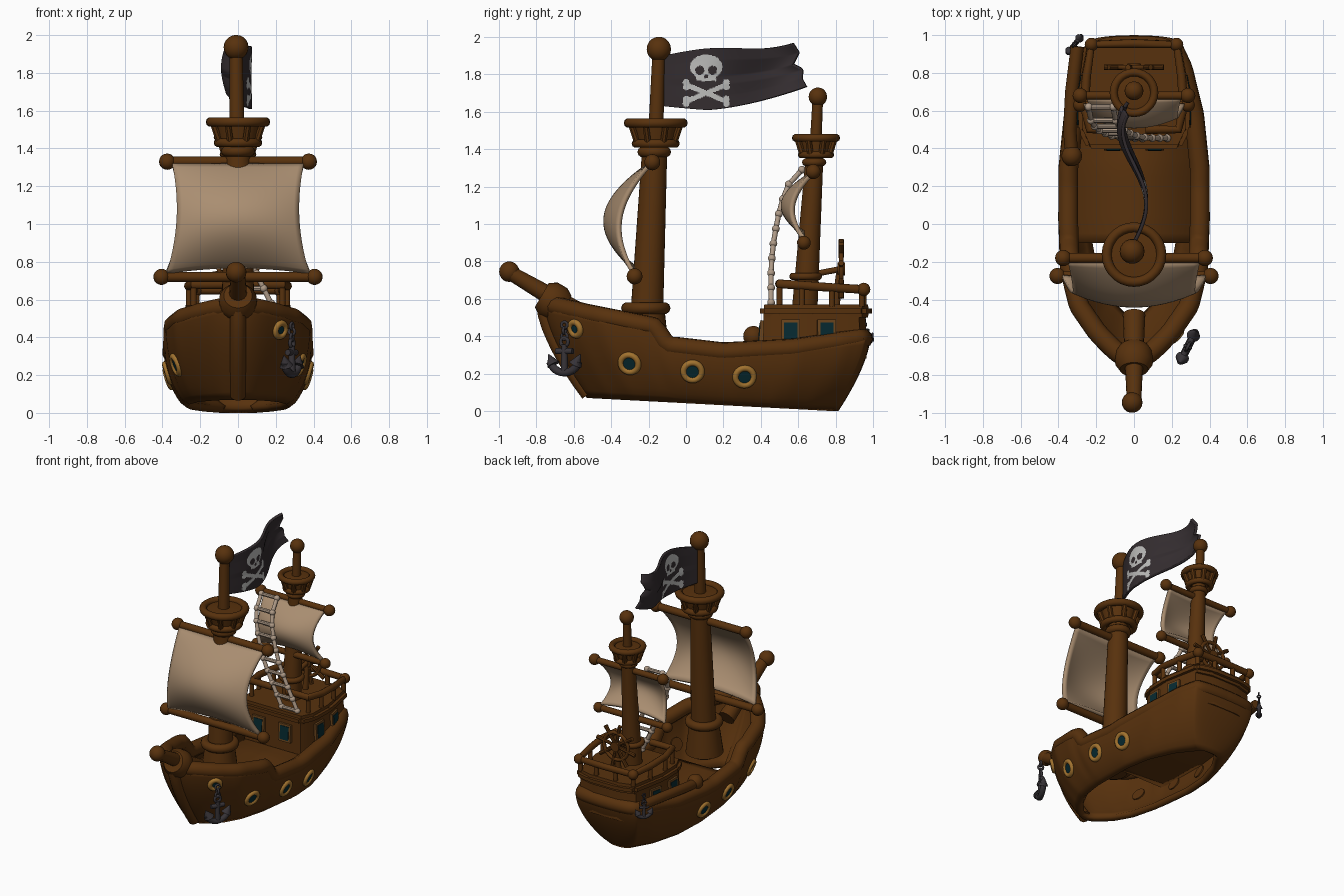
import bpy, bmesh, math
from mathutils import Vector, Matrix
from math import sin, cos, pi

if "Cube" in bpy.data.objects:
    bpy.data.objects.remove(bpy.data.objects["Cube"])

def material(name, c):
    m = bpy.data.materials.new(name)
    m.diffuse_color = (*c, 1)
    m.use_nodes = True
    m.node_tree.nodes["Principled BSDF"].inputs["Base Color"].default_value = m.diffuse_color
    return m

WOOD = material("wood brown", (0.097, 0.031, 0.004))
SAIL = material("sail cloth", (0.4, 0.27, 0.165))
ROPE = material("rope cream", (0.42, 0.32, 0.24))
GOLD = material("brass gold", (0.36, 0.17, 0.028))
GLASS = material("teal glass", (0.002, 0.023, 0.03))
IRON = material("iron grey", (0.038, 0.033, 0.038))
FLAG = material("flag black", (0.034, 0.026, 0.029))
BONE = material("emblem white", (0.5, 0.5, 0.49))
FRAME = material("window frame", (0.15, 0.06, 0.012))

def interp(tab, x):
    for (a, p), (b, q) in zip(tab, tab[1:]):
        if x <= b:
            return p + (q - p) * max(0, (x - a) / (b - a))
    return tab[-1][1]

def finish(name, bm, *mats, angle=0.7):
    me = bpy.data.meshes.new(name)
    bm.to_mesh(me)
    bm.free()
    for m in mats:
        me.materials.append(m)
    me.shade_smooth()
    me.set_sharp_from_angle(angle=angle)
    ob = bpy.data.objects.new(name, me)
    bpy.context.collection.objects.link(ob)
    return ob

def grid(name, ni, nj, f, *mats, rule=None, thick=0, mirror=False):
    bm = bmesh.new()
    v = [[bm.verts.new(f(i, j)) for j in range(nj + 1)] for i in range(ni + 1)]
    for i in range(ni):
        for j in range(nj):
            face = bm.faces.new((v[i][j], v[i+1][j], v[i+1][j+1], v[i][j+1]))
            if rule:
                face.material_index = rule(face.calc_center_median())
    bmesh.ops.remove_doubles(bm, verts=bm.verts, dist=1e-5)
    ob = finish(name, bm, *mats)
    if mirror:
        ob.modifiers.new("mirror", 'MIRROR')
    if thick:
        ob.modifiers.new("thick", 'SOLIDIFY').thickness = thick
    return ob

def lathe(name, prof, loc, d, mat, seg=24):
    M = Matrix.Translation(loc) @ Vector(d).to_track_quat('Z', 'Y').to_matrix().to_4x4()
    def f(i, j):
        r, z = prof[j]
        a = 2 * pi * (i % seg) / seg
        return M @ Vector((r * cos(a), r * sin(a), z))
    return grid(name, seg, len(prof) - 1, f, mat)

def ball(name, loc, r, mat=WOOD):
    return lathe(name, [(r * cos(a), r * sin(a)) for a in [pi * (k / 10 - .5) for k in range(11)]], loc, (0, 0, 1), mat, 18)

def ring(name, loc, d, R, r, mat=WOOD, seg=28):
    return lathe(name, [(R + r * cos(k * pi / 5), r * sin(k * pi / 5)) for k in range(11)], loc, d, mat, seg)

def rod(name, a, b, r1, r2=None, mat=WOOD, seg=16):
    d = Vector(b) - Vector(a)
    return lathe(name, [(0, 0), (r1, 0), (r2 or r1, d.length), (0, d.length)], a, d, mat, seg)

def tube(name, pts, r, mat=WOOD, cyclic=False):
    cu = bpy.data.curves.new(name, 'CURVE')
    cu.dimensions = '3D'
    cu.bevel_depth, cu.bevel_resolution, cu.use_fill_caps = r, 3, True
    sp = cu.splines.new('POLY')
    sp.points.add(len(pts) - 1)
    for p, q in zip(sp.points, pts):
        p.co = (*q, 1)
    sp.use_cyclic_u = cyclic
    tmp = bpy.data.objects.new(name, cu)
    bm = bmesh.new()
    bm.from_mesh(bpy.data.meshes.new_from_object(tmp))
    bpy.data.objects.remove(tmp)
    return finish(name, bm, mat)

def plate(name, loc, n, w, h, d, mat):
    bm = bmesh.new()
    bmesh.ops.create_cube(bm, size=1, matrix=Matrix.Translation(loc) @ Vector(n).to_track_quat('Z', 'Y').to_matrix().to_4x4() @ Matrix.Diagonal((w, h, d, 1)))
    return finish(name, bm, mat)

def prism(name, half, levels, mat=WOOD, bevel=0):
    """Stack of outlines (half outline mirrored), levels = (z, scale)."""
    out = half + [(-x, y) for x, y in reversed(half)]
    bm = bmesh.new()
    rows = [[bm.verts.new((x * s, .69 + (y - .69) * s, z)) for x, y in out] for z, s in levels]
    n = len(out)
    for a, b in zip(rows, rows[1:]):
        for i in range(n):
            bm.faces.new((a[i], a[(i+1) % n], b[(i+1) % n], b[i]))
    bm.faces.new(rows[0][::-1])
    bm.faces.new(rows[-1])
    bmesh.ops.recalc_face_normals(bm, faces=bm.faces)
    if bevel:
        bmesh.ops.bevel(bm, geom=bm.edges[:], offset=bevel, segments=2, affect='EDGES')
    return finish(name, bm, mat)

# Hull: open-bottomed shell with rounded stern
TOPW = [(-.77, 0), (-.755, .06), (-.7, .14), (-.6, .235), (-.45, .335), (-.25, .382), (0, .39), (.3, .39), (.6, .36), (.85, .3), (.95, .255)]
BOTW = [(0, 0), (.02, .07), (.1, .16), (.2, .22), (.35, .255), (.6, .272), (.75, .25), (.9, .18), (1, .09)]
SHEER = [(-.77, .57), (-.55, .52), (-.18, .45), (-.11, .35), (.2, .315), (.6, .335), (.97, .39)]
def hull(t, u):
    yt, yb = -.77 + 1.72 * t, -.53 + 1.31 * t
    wt, wb, zb = interp(TOPW, yt), interp(BOTW, t), .07 * (1 - t)
    return Vector((wb + (wt - wb) * sin(u * pi / 2) ** .65, yt + (yb - yt) * (1 - u) ** 1.5, zb + (interp(SHEER, yt) - zb) * u))
def hull_grid(i, j):
    p = hull(min(i, 56) / 56, j / 12)
    k = max(0, i - 56) / 8 * pi / 2
    return (p.x * (cos(k) if i < 64 else 0), p.y + .035 * sin(k), p.z)
def hull_at(y, z):
    t, u = min(((a / 150, b / 60) for a in range(3, 149) for b in range(2, 59)),
               key=lambda q: (hull(*q).y - y) ** 2 + (hull(*q).z - z) ** 2)
    n = (hull(t + .01, u) - hull(t - .01, u)).cross(hull(t, u + .02) - hull(t, u - .02))
    return hull(t, u), n.normalized()
grid("hull", 64, 12, hull_grid, WOOD, thick=.045, mirror=True)
top = [Vector(hull_grid(i, 12)) for i in range(65)]
edge = [(max(p.x - .042, 0), p.y + .03 * (1 - i / 28), p.z) for i, p in enumerate(top)]
tube("hull_rail", edge + [(-x, y, z) for x, y, z in reversed(edge[1:-1])], .053, cyclic=True)
tube("stem_post", [(0, hull(0, k / 8).y + .008, hull(0, k / 8).z + .02 * (1 - k / 8)) for k in range(9)], .042)
def deck(i, j):
    y = -.1 + 1.0 * i / 20
    return ((1 - 2 * j) * (interp(TOPW, y) - .04), y, .275)
grid("deck", 20, 1, deck, WOOD, thick=.02)

# Bowsprit
rod("bowsprit", (0, -.48, .47), (0, -.95, .745), .06, .038)
ball("bowsprit_knob", (-.01, -.945, .745), .055)
lathe("bowsprit_collar", [(0, -.07), (.075, -.07), (.1, -.03), (.1, .03), (.075, .07), (0, .07)], (0, -.71, .585), (0, -.86, .5), WOOD)

# Portholes
def porthole(p, n, R):
    ring("porthole_rim", p, n, R, .017, GOLD)
    lathe("porthole_glass", [(R, 0), (R, .006), (0, .008)], p, n, GLASS)
    lathe("porthole_back", [(R, .03), (R, .055), (0, .055)], p, -n, WOOD)
for y, z in ((-.3, .255), (.04, .21), (.31, .185)):
    p, n = hull_at(y, z)
    for s in (1, -1):
        porthole(Vector((s * p.x, p.y, p.z)), Vector((s * n.x, n.y, n.z)), .048)
hawse, hn = hull_at(-.59, .44)
porthole(hawse, hn, .036)

# Anchors with chain
def anchor(x, y, z, d, k):
    d = Vector((*d, 0)).normalized() * k
    c, up = Vector((x, y, z)), Vector((0, 0, k))
    rod("anchor_shank", c, c + up * .15, .02 * k, .016 * k, IRON)
    ring("anchor_eye", c + up * .165, d.cross(up), .022 * k, .01 * k, IRON, 14)
    rod("anchor_stock", c + up * .115 - d * .05, c + up * .115 + d * .05, .016 * k, None, IRON)
    arc = [c + d * .09 * sin(a) + up * (.085 - .085 * cos(a)) for a in [(q - 6) / 6 * 1.25 for q in range(13)]]
    tube("anchor_arms", arc, .021 * k, IRON)
    for s, e in ((-1, arc[0]), (1, arc[-1])):
        rod("anchor_fluke", e - up * .015 - d * s * .02, e + up * .04 + d * s * .01, .036 * k, .003, IRON)
    for q in range(3):
        ring("chain_link", c + up * (.195 + q * .03), d if q % 2 else d.cross(up), .017 * k, .008 * k, IRON, 12)
anchor(.285, -.65, .205, (.09, .18), 1)
anchor(-.315, .95, .355, (.08, .1), .65)

# Stern cabin with windows
CAB = [(.235, .41), (.28, .5), (.285, .68), (.235, .93), (.1, .965)]
prism("cabin", CAB, [(.28, 1.0), (.53, .98)])
prism("cabin_rim", [(.24, .405), (.285, .5), (.29, .68), (.24, .95), (.12, .985)], [(.5, 1.03), (.57, 1.03)], bevel=.022)
for s in (1, -1):
    for y, x, slope in ((.56, .278, 0), (.75, .268, .2)):
        n = Vector((s, slope, .06)).normalized()
        p = Vector((s * x, y, .425))
        plate("side_window_frame", p, n, .1, .125, .035, FRAME)
        plate("side_window_glass", p + n * .017, n, .07, .095, .008, GLASS)
    n = Vector((0, -1, .07)).normalized()
    p = Vector((s * .11, .408, .42))
    plate("front_window_frame", p, n, .1, .13, .03, FRAME)
    plate("front_window_glass", p + n * .015, n, .07, .1, .008, GLASS)
    # Stern deck railing posts
    for x, y in ((.235, .5), (.26, .62), (.25, .78), (.22, .94), (.08, .95)):
        rod("rail_post", (s * x, y, .56), (s * x, y, .66), .016)
    ball("rail_knob", (s * .225, .95, .65), .036)
half_rail = [(.06, .5, .68), (.235, .5, .68), (.262, .62, .672), (.252, .78, .66), (.225, .95, .65), (0, .955, .65)]
tube("stern_railing", half_rail + [(-x, y, z) for x, y, z in half_rail[-2::-1]], .024)
tube("left_handrail", [(-.33, .36, .39), (-.34, .5, .41), (-.33, .7, .43), (-.3, .94, .44)], .035)
ball("left_handrail_end", (-.33, .36, .4), .055)

# Steering wheel
WC = Vector((0, .83, .76))
ring("wheel_rim", WC, (0, 1, 0), .1, .013)
lathe("wheel_hub", [(0, -.02), (.035, -.02), (.035, .02), (0, .02)], WC, (0, 1, 0), WOOD)
for k in range(8):
    d = Vector((cos(k * pi / 4 + .2), 0, sin(k * pi / 4 + .2)))
    rod("wheel_spoke", WC, WC + d * .16, .01, .015, seg=8)
rod("wheel_axle", (0, .7, .735), WC, .016)
rod("wheel_stand", (0, .8, .55), (0, .82, .75), .022, .016)

# Masts, crow's nests, yards and sails
def nest(c, z0, z1, r0, r1, t):
    d = (0, 0, 1)
    lathe("nest_floor", [(0, 0), (r0, 0), (r0, .02), (0, .02)], (0, c, z0), d, WOOD)
    lathe("nest_cup", [(r0 - .005, 0), (r1 - .02, z1 - z0), (0, z1 - z0 + .01)], (0, c, z0), d, WOOD)
    ring("nest_top_ring", (0, c, z1), d, r1, t)
    ring("nest_bottom_ring", (0, c, z0), d, r0, t * .9)
    for k in range(8):
        a = (k + .5) * pi / 4
        rod("nest_slat", (r0 * cos(a), c + r0 * sin(a), z0), (r1 * cos(a), c + r1 * sin(a), z1), .018, seg=8)

def yard(y, z, w, r, knob):
    rod("yard", (-w, y, z), (w, y, z), r)
    for s in (1, -1):
        ball("yard_knob", (s * w, y, z), knob)

def sail(name, y0, z0, w0, y1, z1, w1, bulge):
    def f(i, j):
        s, v = i / 12 - 1, j / 24
        b = sin(pi * v) ** .85
        x = s * (w0 + (w1 - w0) * v - .105 * w0 * b)
        return (x, y0 + (y1 - y0) * v - bulge * b * (.6 + .4 * (1 - s * s)), z0 + (z1 - z0) * v + .03 * (1 - s * s) * (1 - v))
    grid(name, 24, 24, f, SAIL, thick=.024)

rod("main_mast", (0, -.22, .3), (0, -.165, 1.45), .092, .066, seg=28)
rod("main_mast_foot", (0, -.22, .32), (0, -.215, .55), .13, .1, seg=28)
ring("main_mast_ring", (0, -.215, .55), (0, 0, 1), .1, .032)
ring("main_mast_collar", (0, -.17, 1.385), (0, 0, 1), .062, .028)
rod("main_topmast", (-.005, -.165, 1.4), (-.01, -.145, 1.93), .042, .034)
ball("main_mast_knob", (-.01, -.145, 1.935), .066)
nest(-.162, 1.43, 1.54, .105, .145, .026)
yard(-.18, 1.33, .375, .027, .043)
yard(-.275, .72, .405, .027, .043)
sail("main_sail", -.29, .735, .38, -.2, 1.325, .35, .195)

rod("rear_mast", (0, .635, .55), (0, .69, 1.4), .068, .046, seg=28)
ring("rear_mast_ring", (0, .64, .72), (0, 0, 1), .068, .02)
ring("rear_mast_collar", (0, .685, 1.33), (0, 0, 1), .045, .02)
rod("rear_topmast", (0, .69, 1.36), (0, .705, 1.68), .032, .028)
ball("rear_mast_knob", (0, .705, 1.68), .05)
nest(.695, 1.37, 1.46, .078, .108, .021)
yard(.68, 1.28, .285, .022, .04)
yard(.63, .9, .285, .022, .037)
sail("rear_sail", .62, .915, .265, .665, 1.275, .25, .135)

# Rope ladder
PATH = [(1.29, -.175, .62), (1.24, -.17, .56), (1.1, -.135, .505), (.92, -.065, .47), (.78, .01, .455), (.58, .11, .455)]
rungs = []
for k in range(10):
    z = 1.29 - .71 * k / 9
    x, y = (interp([(-p[0], p[q]) for p in PATH], -z) for q in (1, 2))
    rungs.append(Vector((x, y, z)))
for s in (-.065, .065):
    side = [p + Vector((s, 0, 0)) for p in rungs]
    tube("ladder_rope", side, .014, ROPE)
    for p in side:
        ball("ladder_knot", p, .021, ROPE)
for p in rungs:
    rod("ladder_rung", p - Vector((.065, 0, 0)), p + Vector((.065, 0, 0)), .014, None, ROPE, 8)

# Flag with skull and crossbones coloured by rule
END = [(0, .64), (.2, .615), (.4, .62), (.52, .565), (.8, .6), (1, .57)]
def flag(i, j):
    t, v = i / 150, j / 64
    y = -.12 + t * (interp(END, v) + .12)
    lo = 1.63 - .025 * sin(t * pi) + .1 * max(0, t - .3) ** 1.2 * 1.6
    hi = 1.9 + .035 * sin(t * 4.2) + .09 * t ** 3
    x = .075 * sin(t * 4.8) + .05 * t ** 8 - .03 * t * t * sin(pi * v)
    return (x, y, lo + (hi - lo) * v)
def emblem(c):
    y, z = c.y - .108, c.z
    def near(py, pz, r):
        return (y - py) ** 2 + (z - pz) ** 2 < r * r
    hole = near(.034, 1.822, .024) or near(-.034, 1.822, .024) or near(0, 1.79, .011)
    skull = (y / .087) ** 2 + ((z - 1.84) / .066) ** 2 < 1 or (abs(y) < .052 and 1.765 < z < 1.81)
    bones = abs(y) < .105 and min(abs(z - 1.7 - .42 * y), abs(z - 1.7 + .42 * y)) < .014
    knobs = any(near(a * .108, 1.7 + b * .045 + e, .018) for a in (1, -1) for b in (1, -1) for e in (-.012, .012))
    return int((skull and not hole) or bones or knobs)
grid("flag", 150, 64, flag, FLAG, BONE, rule=emblem, thick=.018)
